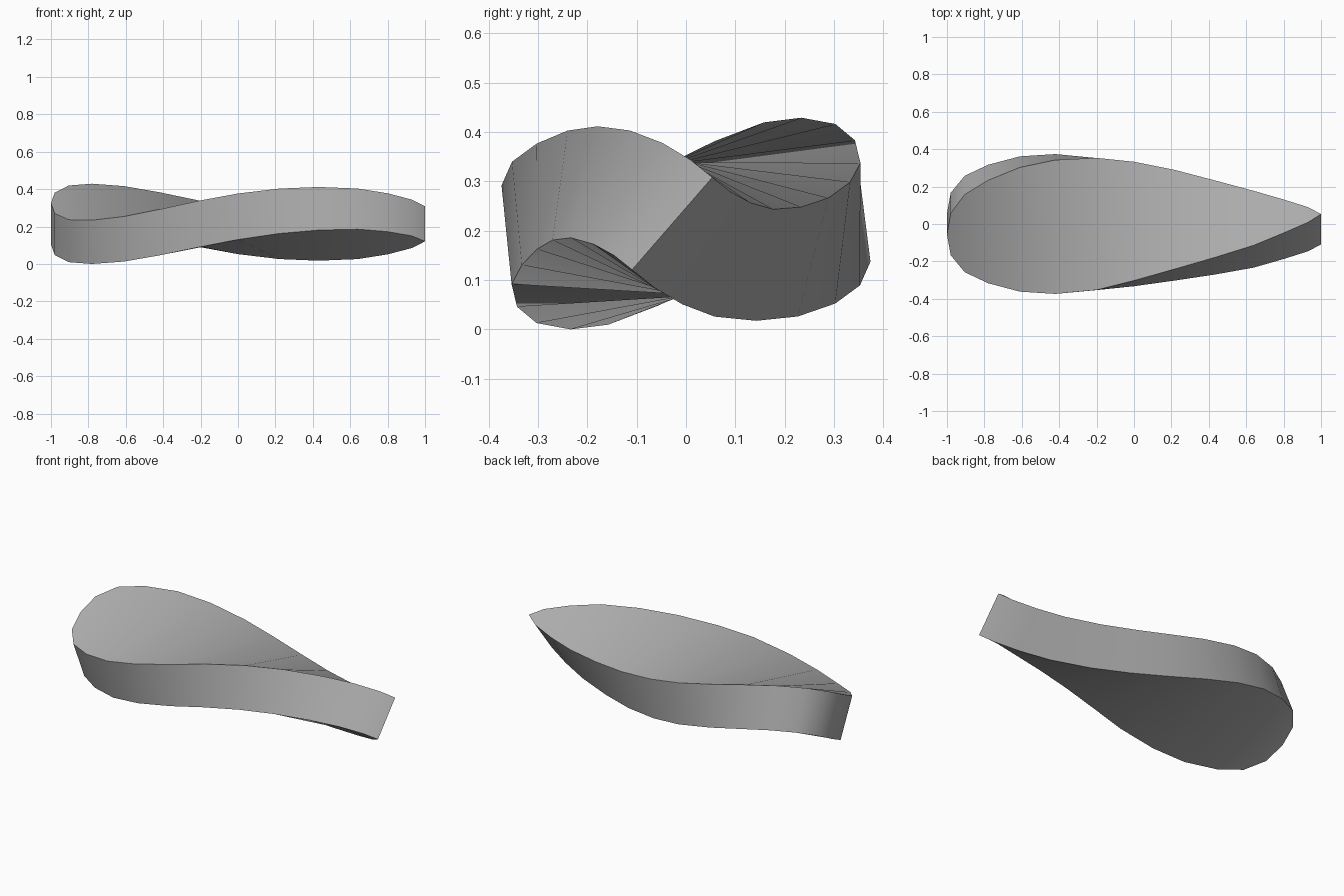
import bpy, bmesh, math

if "Cube" in bpy.data.objects:
    bpy.data.objects.remove(bpy.data.objects["Cube"])

# stations along the length: (x, half width) of the teardrop outline
OUTLINE = [(-1, 0), (-.98, .125), (-.905, .227), (-.78, .292), (-.61, .342),
           (-.42, .361), (-.2, .353), (0, .32), (.22, .273), (.43, .222),
           (.64, .166), (.8, .108), (.93, .052), (1, 0)]
HALF = 0.124      # half thickness
AXIS_Z = 0.215    # height of the twist axis


def place(x, v, n):
    """Twist a flat point (v across, n through thickness) about the x axis."""
    a = math.radians(7.0 + 34 * x)
    shift = -0.028 * min(1, max(0, (x - .1) / .5))
    return (x, shift + v * math.cos(a) + n * math.sin(a),
            AXIS_Z - v * math.sin(a) + n * math.cos(a))


bm = bmesh.new()


def side(n):
    """Front and back rim vertices of one cap; the ends share one vertex."""
    rows = []
    for x, w in OUTLINE:
        f = bm.verts.new(place(x, -w, n))
        b = f if w == 0 else bm.verts.new(place(x, w, n))
        rows.append((f, b))
    return rows


def face(*vs):
    unique = list(dict.fromkeys(vs))
    return bm.faces.new(unique)


top, bottom = side(HALF), side(-HALF)
for i in range(len(OUTLINE) - 1):
    (f0, b0), (f1, b1) = top[i], top[i + 1]
    (g0, c0), (g1, c1) = bottom[i], bottom[i + 1]
    face(f0, f1, b1, b0)     # twisted upper cap
    face(g0, c0, c1, g1)     # twisted lower cap
    face(f0, g0, g1, f1)     # front wall
    face(b0, b1, c1, c0)     # back wall
bmesh.ops.recalc_face_normals(bm, faces=bm.faces)

# stand on the ground
low = min(v.co.z for v in bm.verts)
bmesh.ops.translate(bm, verts=bm.verts, vec=(0, 0, -low))

mesh = bpy.data.meshes.new("twisted_teardrop")
bm.to_mesh(mesh)
bm.free()
obj = bpy.data.objects.new("twisted_teardrop", mesh)
bpy.context.collection.objects.link(obj)

# darker grey
grey = bpy.data.materials.new("dark_grey")
grey.diffuse_color = (0.42, 0.42, 0.42, 1)
grey.use_nodes = True
grey.node_tree.nodes["Principled BSDF"].inputs["Base Color"].default_value = grey.diffuse_color
mesh.materials.append(grey)

bpy.context.view_layer.objects.active = obj
obj.select_set(True)
bpy.ops.object.shade_smooth_by_angle(angle=math.radians(50))
